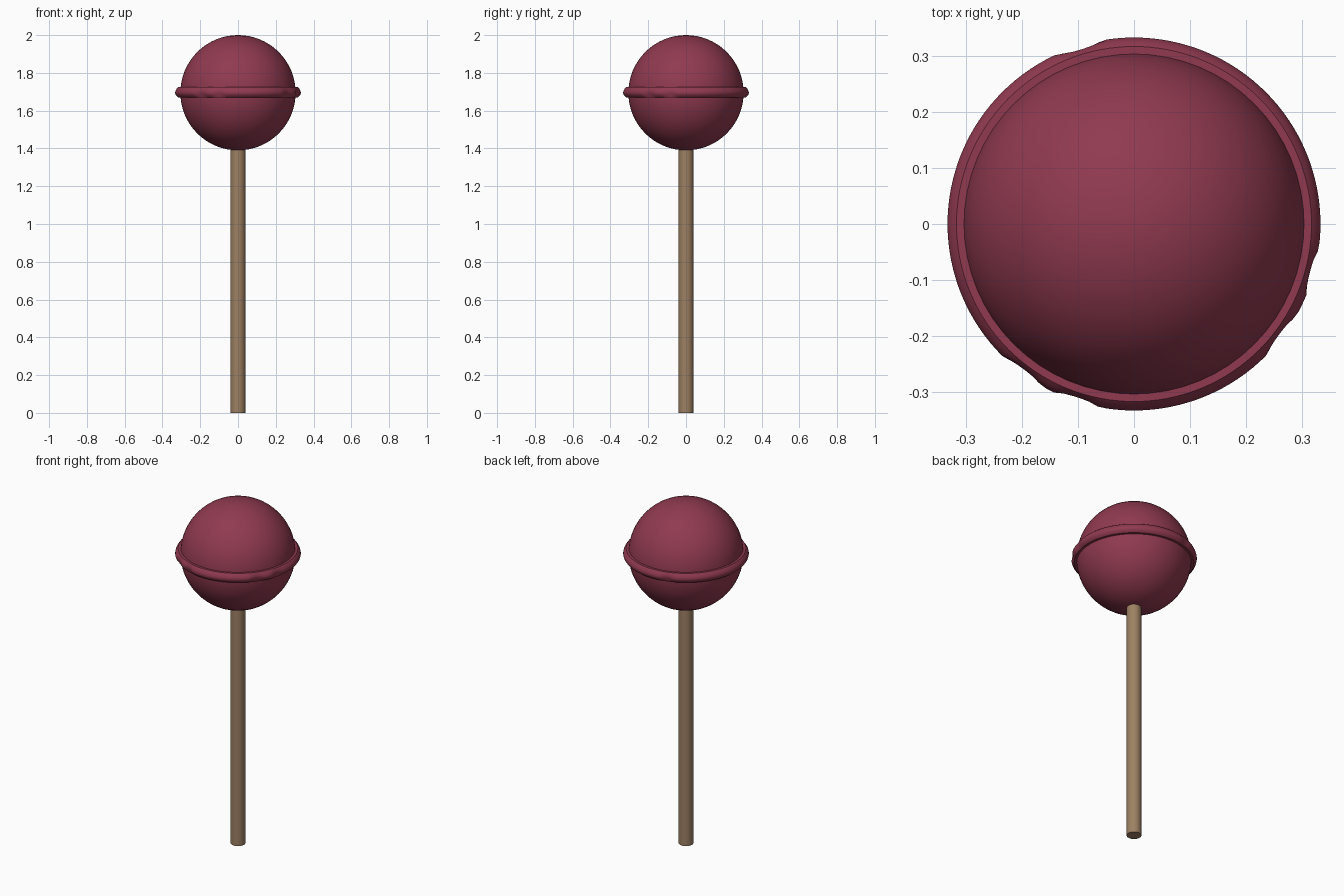
import bpy, bmesh, math

if "Cube" in bpy.data.objects:
    bpy.data.objects.remove(bpy.data.objects["Cube"])

def material(name, rgb):
    m = bpy.data.materials.new(name)
    m.diffuse_color = (*rgb, 1)
    m.use_nodes = True
    m.node_tree.nodes["Principled BSDF"].inputs["Base Color"].default_value = m.diffuse_color
    return m

candy_red = material("candy red", (0.28, 0.042, 0.08))
stick_tan = material("stick tan", (0.34, 0.22, 0.125))

def finish(ob, name, mat, angle=40):
    ob.name = name
    ob.data.materials.append(mat)
    bpy.ops.object.select_all(action='DESELECT')
    ob.select_set(True)
    bpy.context.view_layer.objects.active = ob
    bpy.ops.object.shade_smooth_by_angle(angle=math.radians(angle))

# candy ball
bpy.ops.mesh.primitive_uv_sphere_add(segments=64, ring_count=32, radius=0.305, location=(0, 0, 1.695))
finish(bpy.context.object, "candy_ball", candy_red)

# stick
bpy.ops.mesh.primitive_cylinder_add(vertices=32, radius=0.039, depth=1.42, location=(0, 0, 0.71))
finish(bpy.context.object, "stick", stick_tan)

# seam rim around the ball, with small chips in its outer edge
profile = [(0.295, 1.724), (0.317, 1.724), (0.325, 1.716), (0.331, 1.704), (0.333, 1.695),
           (0.331, 1.686), (0.325, 1.677), (0.317, 1.670), (0.295, 1.670)]
chips = [107, -15, -37, -127, -108]
N = 128
bm = bmesh.new()
rings = []
for i in range(N):
    deg = 360 * i / N
    near = min(abs((deg - c + 180) % 360 - 180) for c in chips)
    dent = 0.009 * max(0, 1 - (near / 7) ** 2)
    ring = []
    for r, z in profile:
        depth = dent * max(0, min(1, (r - 0.317) / 0.012)) * (1 if z < 1.7 else 0.6)
        a = math.radians(deg)
        ring.append(bm.verts.new(((r - depth) * math.cos(a), (r - depth) * math.sin(a), z)))
    rings.append(ring)
P = len(profile)
for i in range(N):
    a, b = rings[i], rings[(i + 1) % N]
    for j in range(P):
        k = (j + 1) % P
        bm.faces.new((a[j], a[k], b[k], b[j]))
bmesh.ops.recalc_face_normals(bm, faces=bm.faces)
me = bpy.data.meshes.new("seam_rim")
bm.to_mesh(me)
bm.free()
rim = bpy.data.objects.new("seam_rim", me)
bpy.context.collection.objects.link(rim)
finish(rim, "seam_rim", candy_red)
